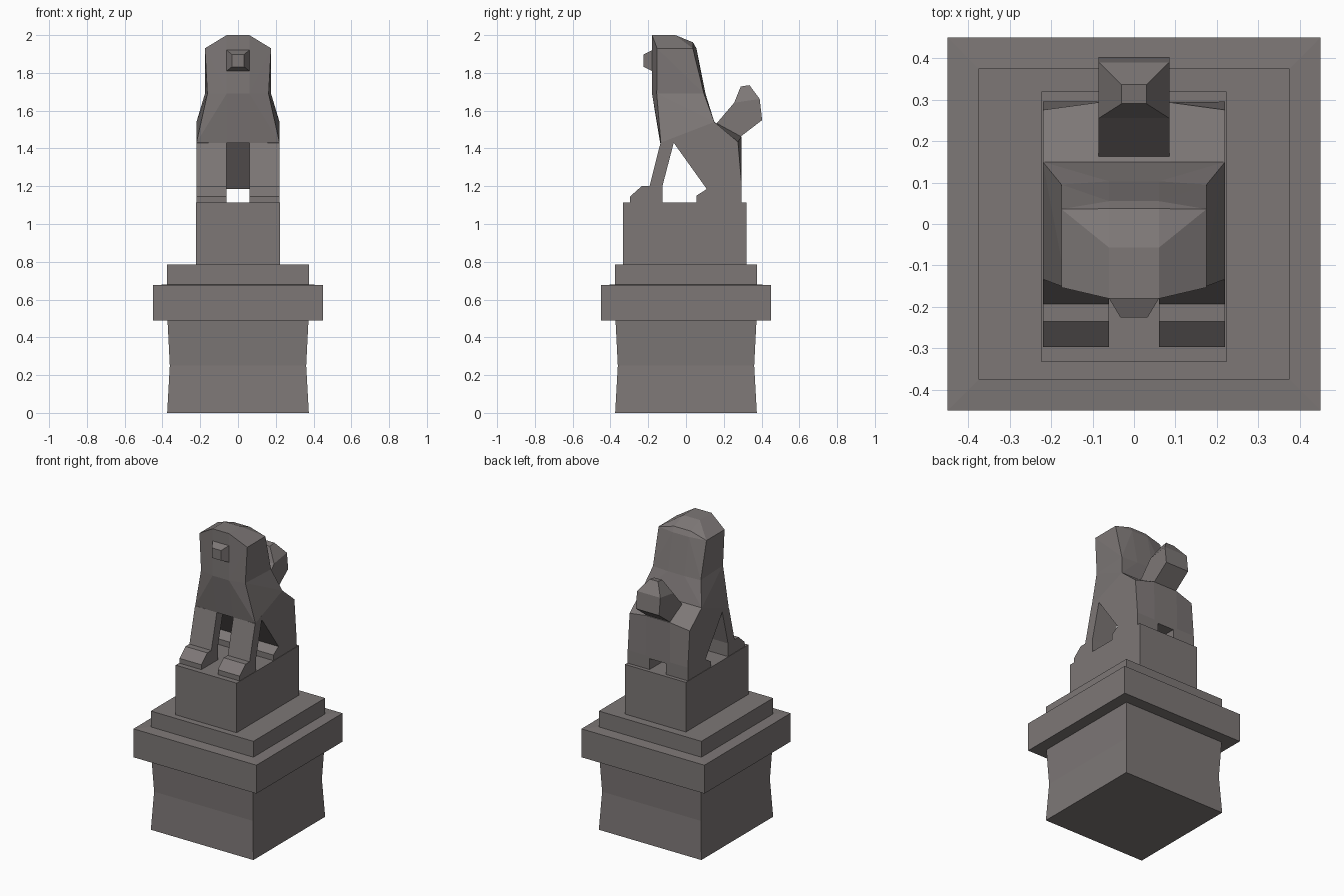
import bpy, bmesh

if "Cube" in bpy.data.objects:
    bpy.data.objects.remove(bpy.data.objects["Cube"])

stone = bpy.data.materials.new("grey_stone")
stone.diffuse_color = (0.205, 0.185, 0.182, 1)
stone.use_nodes = True
stone.node_tree.nodes["Principled BSDF"].inputs["Base Color"].default_value = stone.diffuse_color


def finish(name, bm):
    bmesh.ops.recalc_face_normals(bm, faces=bm.faces)
    me = bpy.data.meshes.new(name)
    bm.to_mesh(me)
    bm.free()
    me.materials.append(stone)
    ob = bpy.data.objects.new(name, me)
    bpy.context.collection.objects.link(ob)
    return ob


def loft(name, rings):
    """Skin rings with equal point counts and cap both ends."""
    bm = bmesh.new()
    vs = [[bm.verts.new(p) for p in r] for r in rings]
    for a, b in zip(vs, vs[1:]):
        n = len(a)
        for i in range(n):
            j = (i + 1) % n
            bm.faces.new((a[i], a[j], b[j], b[i]))
    bm.faces.new(vs[0])
    bm.faces.new(vs[-1])
    return finish(name, bm)


def rect(x, y0, y1, z):
    return [(-x, y0, z), (x, y0, z), (x, y1, z), (-x, y1, z)]


def slab(name, profile, x0, x1):
    """Extrude a (y, z) side profile across x."""
    return loft(name, [[(x, y, z) for y, z in profile] for x in (x0, x1)])


def hull(name, half):
    """Convex solid from points mirrored across x."""
    bm = bmesh.new()
    for x, y, z in half:
        bm.verts.new((x, y, z))
        bm.verts.new((-x, y, z))
    bmesh.ops.convex_hull(bm, input=bm.verts[:])
    bmesh.ops.dissolve_limit(bm, angle_limit=0.01, verts=bm.verts[:], edges=bm.edges[:])
    return finish(name, bm)


# Pedestal with waisted column, wide slab and upper step
loft("pedestal", [rect(h, -h, h, z) for z, h in (
    (0, .375), (.25, .361), (.488, .373), (.488, .45), (.676, .45), (.68, .375), (.785, .375))])
FOOT = 1.113
loft("statue_base", [rect(.223, -.333, .32, z) for z in (.785, FOOT)])

# Haunches: outer sections are cut back slightly at the rump
def haunch(x, rump):
    prof = [(-.135, 1.43), (.15, 1.54), rump, (.295, 1.2), (.295, 1.185), (.11, 1.185), (-.065, 1.43)]
    return [(x, y, z) for y, z in prof]

outer, inner = (.275, 1.435), (.293, 1.462)
loft("haunches", [haunch(-.22, outer), haunch(-.088, inner), haunch(.088, inner), haunch(.22, outer)])

# Legs and paws
front = [(-.135, 1.43), (-.065, 1.43), (-.125, 1.2), (-.125, FOOT), (-.297, FOOT),
         (-.297, 1.145), (-.235, 1.2), (-.193, 1.2)]
rear = [(.11, 1.185), (.055, 1.15), (.055, FOOT), (.295, FOOT), (.295, 1.185)]
for side, s in (("left", -1), ("right", 1)):
    slab("front_leg_" + side, front, s * .06, s * .22)
    slab("rear_leg_" + side, rear, s * .06, s * .22)

# Chest and head, sharing the neck ring
neck = [(.162, -.155, 1.69), (.06, -.18, 1.69), (.06, .103, 1.69), (.175, .095, 1.69)]
hull("chest", neck + [(.22, -.133, 1.43), (.06, -.137, 1.43), (.22, .15, 1.54)])
hull("head", neck + [(.175, -.153, 1.93), (.06, -.18, 2), (.06, -.057, 2), (.06, .037, 1.962),
                     (.06, .055, 1.93), (.175, .036, 1.93)])

# Snout
loft("snout", [[(-x, y, z0), (x, y, z0), (x, y, z1), (-x, y, z1)] for x, y, z0, z1 in (
    (.06, -.17, 1.81, 1.92), (.06, -.18, 1.81, 1.92), (.033, -.225, 1.832, 1.898))])

# Tail: blocky tuft with a tapered tip
slab("tail", [(.16, 1.53), (.255, 1.642), (.39, 1.662), (.403, 1.55), (.288, 1.462)], -.085, .085)
hull("tail_tip", [(.085, .255, 1.642), (.085, .39, 1.662), (.03, .29, 1.728), (.03, .336, 1.735)])
